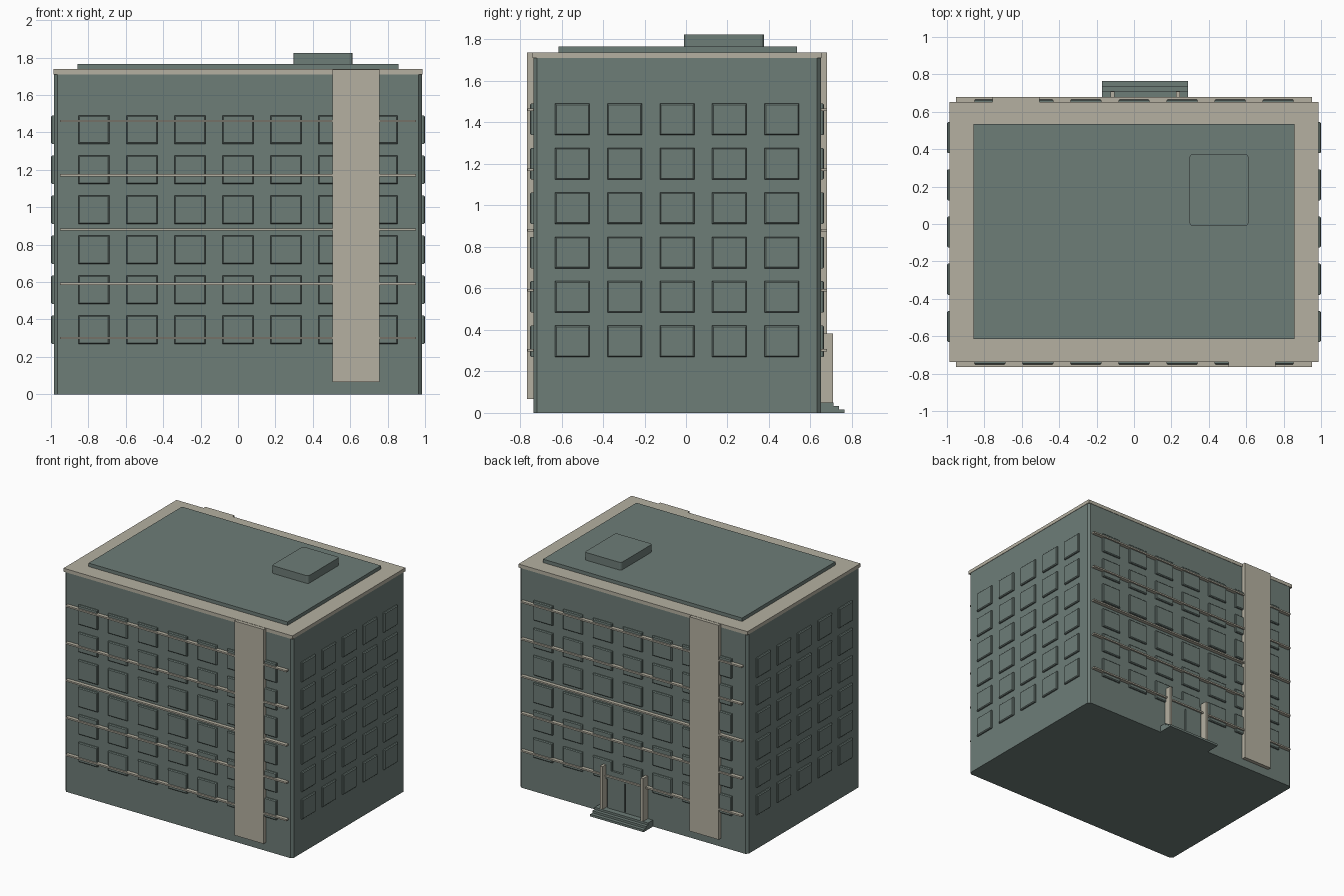
import bpy
import bmesh
from mathutils import Vector

cube = bpy.data.objects.get("Cube")
if cube:
    bpy.data.objects.remove(cube, do_unlink=True)


def material(name, color):
    m = bpy.data.materials.new(name)
    m.use_nodes = True
    m.diffuse_color = color
    m.node_tree.nodes["Principled BSDF"].inputs["Base Color"].default_value = color
    return m


TEAL = material("grey green", (0.155, 0.205, 0.187, 1))
STONE = material("warm stone", (0.46, 0.435, 0.355, 1))


def finish(bm, name, mat):
    mesh = bpy.data.meshes.new(name)
    bm.to_mesh(mesh)
    bm.free()
    mesh.materials.append(mat)
    obj = bpy.data.objects.new(name, mesh)
    bpy.context.collection.objects.link(obj)
    return obj


def add_box(bm, x, y, z):
    """Add a box from (min, max) pairs and return its vertices."""
    verts = bmesh.ops.create_cube(bm, size=1)["verts"]
    for v in verts:
        v.co = Vector([(a + b) / 2 + c * (b - a) for c, (a, b) in zip(v.co, (x, y, z))])
    return verts


def box(name, mat, x, y, z, round_corners=0, segments=1):
    bm = bmesh.new()
    add_box(bm, x, y, z)
    if round_corners:
        upright = [e for e in bm.edges
                   if abs(e.verts[0].co.z - e.verts[1].co.z) > (z[1] - z[0]) / 2]
        bmesh.ops.bevel(bm, geom=upright, offset=round_corners,
                        segments=segments, profile=0.5, affect='EDGES')
    return finish(bm, name, mat)


HALF_X, FRONT, BACK = 0.984, -0.736, 0.65
MID_Y = (FRONT + BACK) / 2

# Main block and roof
box("building_body", TEAL, (-HALF_X, HALF_X), (FRONT, BACK), (0, 1.712), 0.018)
box("cornice", STONE, (-0.987, 0.987), (FRONT - 0.003, BACK + 0.003), (1.711, 1.738))
box("roof_slab", TEAL, (-0.858, 0.858), (-0.615, 0.535), (1.73, 1.765))
box("roof_hut", TEAL, (0.297, 0.612), (-0.01, 0.375), (1.76, 1.825), 0.018, 3)


# Window panels with a narrow chamfer around the outer face
def window_grid(name, axis, wall, out, centres):
    bm = bmesh.new()
    for row in range(6):
        z = 0.345 + row * 0.214
        for c in centres:
            across = (c - 0.083, c + 0.083)
            depth = sorted((wall - out * 0.01, wall + out * 0.016))
            pair = (depth, across) if axis == 0 else (across, depth)
            verts = add_box(bm, *pair, (z - 0.076, z + 0.076))
            outer = [v for v in verts if abs(v.co[axis] - wall - out * 0.016) < 1e-4]
            edges = {e for v in outer for e in v.link_edges
                     if all(w in outer for w in e.verts)}
            bmesh.ops.bevel(bm, geom=list(edges), offset=0.006, segments=1,
                            affect='EDGES')
    return finish(bm, name, TEAL)


long_side = [(i - 3) * 0.257 for i in range(7)]
short_side = [MID_Y + (i - 2) * 0.2525 for i in range(5)]
window_grid("front_windows", 1, FRONT, -1, long_side)
window_grid("back_windows", 1, BACK, 1, long_side)
window_grid("left_windows", 0, HALF_X, 1, short_side)
window_grid("right_windows", 0, -HALF_X, -1, short_side)

# Horizontal ledges and tall pilasters on the two long walls
for side, wall, out in (("front", FRONT, -1), ("back", BACK, 1)):
    for i in range(5):
        z = 0.301 + i * 0.29
        box(f"{side}_ledge_{i + 1}", STONE, (-0.952, 0.952),
            sorted((wall, wall + out * 0.0285)), (z - 0.006, z + 0.006))
    box(f"{side}_pilaster", STONE, sorted((-out * 0.505, -out * 0.757)),
        sorted((wall - out * 0.005, wall + out * 0.0295)), (0.066, 1.736))

# Back entrance: steps, side fins and double door
ENTRY = 0.06
for i, (reach, top) in enumerate(((0.765, 0.017), (0.737, 0.034), (0.71, 0.05))):
    box(f"entrance_step_{i + 1}", TEAL, (ENTRY - 0.23, ENTRY + 0.23),
        (BACK - 0.01, reach), (0, top))
for s, label in ((-1, "right"), (1, "left")):
    fin = ENTRY + s * 0.175
    box(f"entrance_fin_{label}", STONE, (fin - 0.011, fin + 0.011),
        (BACK - 0.01, 0.708), (0.05, 0.383))
    box(f"door_leaf_{label}", TEAL, sorted((ENTRY + s * 0.006, ENTRY + s * 0.15)),
        (BACK - 0.01, BACK + 0.016), (0.05, 0.345))
